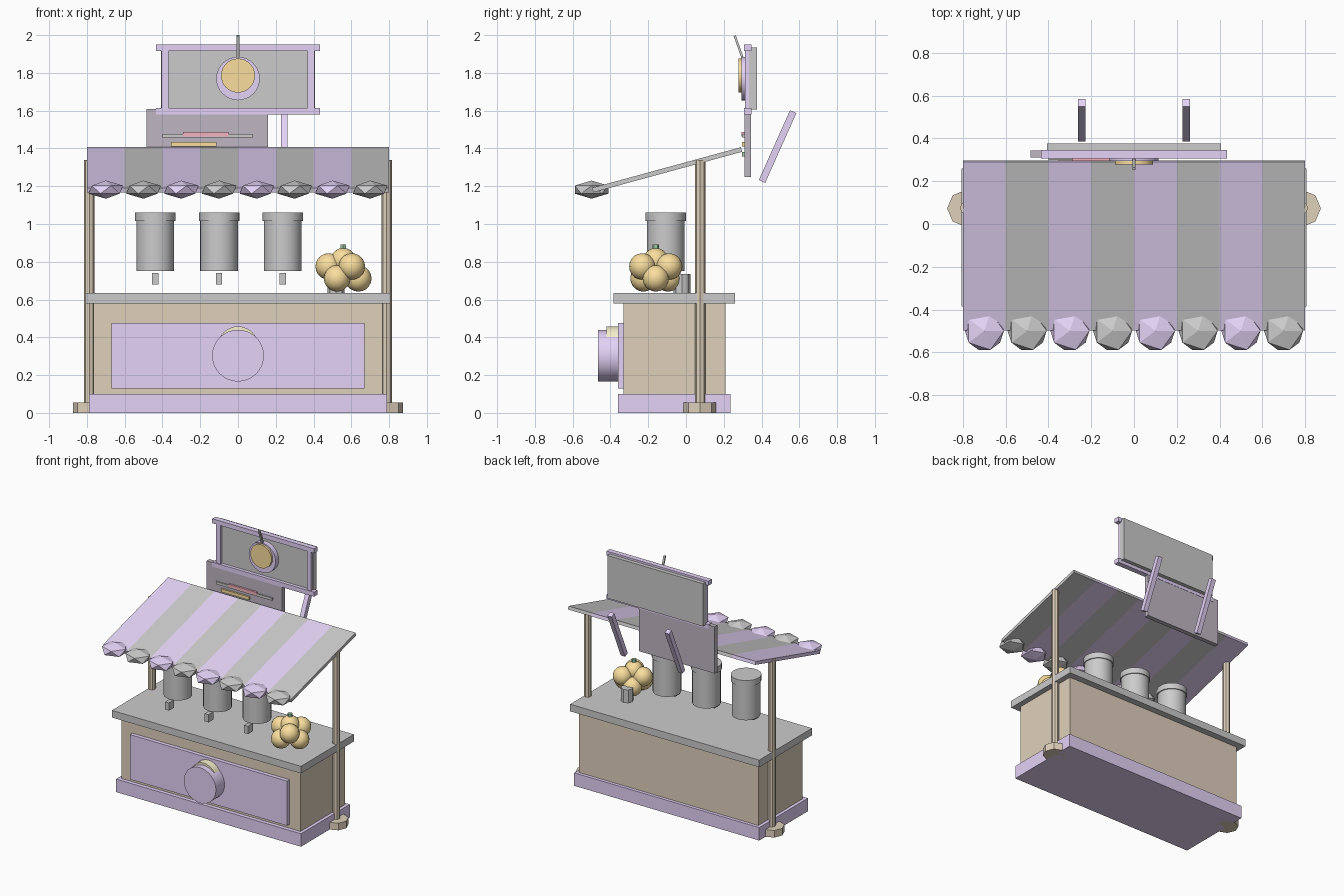
import bpy, math
from math import radians, sin, cos, pi

if "Cube" in bpy.data.objects:
    bpy.data.objects.remove(bpy.data.objects["Cube"])


def mat(name, r, g, b):
    m = bpy.data.materials.new(name)
    m.diffuse_color = (r, g, b, 1)
    m.use_nodes = True
    m.node_tree.nodes["Principled BSDF"].inputs["Base Color"].default_value = m.diffuse_color
    return m


PURPLE = mat("purple", .78, .65, .93)
BROWN = mat("brown", .74, .63, .50)
ORANGE = mat("orange", .95, .73, .34)
YELLOW = mat("yellow", .93, .87, .62)
DARK = mat("dark", .52, .47, .54)
PINK = mat("pink", .90, .45, .52)
GREEN = mat("green", .35, .62, .38)


def finish(name, m, smooth=False):
    o = bpy.context.object
    o.name = name
    if m:
        o.data.materials.append(m)
    if smooth:
        bpy.ops.object.shade_smooth_by_angle(angle=radians(35))
    return o


def box(name, x, y, z, m=None):
    """Box from (min, max) ranges."""
    bpy.ops.mesh.primitive_cube_add(size=1, location=[sum(r) / 2 for r in (x, y, z)])
    o = bpy.context.object
    o.scale = [r[1] - r[0] for r in (x, y, z)]
    bpy.ops.object.transform_apply(location=False, rotation=False)
    return finish(name, m)


def tilted(name, loc, size, angle, m=None):
    """Box of given size turned about the x axis."""
    o = box(name, *[(c - s / 2, c + s / 2) for c, s in zip(loc, size)], m)
    o.rotation_euler.x = angle
    return o


def post(name, x, y, z, r, m=None, sides=8, smooth=False):
    bpy.ops.mesh.primitive_cylinder_add(vertices=sides, radius=r, depth=z[1] - z[0],
                                        location=(x, y, sum(z) / 2))
    return finish(name, m, smooth)


def disc(name, z, y, r, m):
    """Round disc facing the front."""
    bpy.ops.mesh.primitive_cylinder_add(vertices=32, radius=r, depth=y[1] - y[0],
                                        location=(0, sum(y) / 2, z), rotation=(pi / 2, 0, 0))
    return finish(name, m, True)


def ball(name, loc, r, m):
    bpy.ops.mesh.primitive_uv_sphere_add(segments=16, ring_count=10, radius=r, location=loc)
    return finish(name, m, True)


# Counter
box("plinth", (-.79, .79), (-.36, .235), (0, .10), PURPLE)
box("counter_body", (-.765, .765), (-.33, .21), (.10, .58), BROWN)
box("counter_top", (-.807, .807), (-.385, .26), (.58, .635))
box("front_panel", (-.67, .67), (-.36, -.33), (.13, .475), PURPLE)
disc("emblem_back", .35, (-.42, -.35), .108, YELLOW)
disc("emblem_front", .303, (-.465, -.35), .137, PURPLE)

# Awning posts with feet
for side, s in (("left", -1), ("right", 1)):
    post(side + "_post", s * .787, .075, (0, 1.34), .027, BROWN)
    post(side + "_post_foot", s * .788, .073, (0, .055), .086, BROWN)

# Striped awning with a faceted scallop on each stripe
slope = math.atan2(.215, .788)
for i in range(8):
    x = -.7 + .2 * i
    m = PURPLE if i % 2 == 0 else None
    tilted(f"awning_stripe_{i}", (x, -.10, 1.287), (.2, .817, .025), slope, m)
    bpy.ops.mesh.primitive_ico_sphere_add(subdivisions=1, radius=1, location=(x, -.50, 1.182))
    bpy.context.object.scale = (.102, .104, .048)
    finish(f"awning_scallop_{i}", m)

# Drink urns with lids and spouts
for i, x in enumerate((-.438, -.10, .237)):
    post(f"urn_{i}", x, -.107, (.75, 1.02), .10, None, 32, True)
    post(f"urn_lid_{i}", x, -.107, (1.015, 1.06), .107, None, 32, True)
    box(f"urn_spout_{i}", (x - .016, x + .016), (-.24, -.18), (.68, .74))

# Cup and pile of fruit
post("cup", .518, -.022, (.635, .735), .045)
cx, cy = .562, -.16
for i in range(3):
    a = 2 * pi * i / 3
    ball(f"fruit_low_{i}", (cx + .075 * cos(a), cy + .075 * sin(a), .712), .07, ORANGE)
    ball(f"fruit_high_{i}", (cx - .082 * cos(a), cy - .082 * sin(a), .775), .07, ORANGE)
ball("fruit_top", (cx - .005, cy, .805), .068, ORANGE)
post("fruit_leaf", cx - .005, cy, (.865, .892), .018, GREEN, 6)

# Menu board behind the awning
box("menu_board", (-.485, .16), (.31, .345), (1.25, 1.61), DARK)
box("menu_rail", (-.40, .08), (.30, .312), (1.457, 1.477))
box("menu_bar_pink", (-.29, -.05), (.295, .312), (1.464, 1.488), PINK)
box("menu_bar_orange", (-.355, -.115), (.297, .312), (1.41, 1.435), ORANGE)
box("menu_bar_green", (-.33, -.09), (.297, .312), (1.358, 1.38), GREEN)

# Sign panel and frame
box("sign_panel", (-.408, .408), (.333, .377), (1.605, 1.935))
for n, z in (("bottom", 1.58), ("top", 1.915)):
    box(f"sign_frame_{n}", (-.435, .435), (.307, .347), (z, z + .035), PURPLE)
for n, s in (("left", -1), ("right", 1)):
    box(f"sign_frame_{n}", (s * .387 - .018, s * .387 + .018), (.312, .345), (1.61, 1.92), PURPLE)

# Round badge with a straw
disc("badge_rim", 1.77, (.295, .34), .115, PURPLE)
disc("badge_face", 1.786, (.279, .30), .09, ORANGE)
tilted("straw", (0, .279, 1.937), (.015, .012, .128), .34)

# Rear braces
for n, s in (("left", -1), ("right", 1)):
    tilted(n + "_brace", (s * .245, .485, 1.41), (.036, .037, .405), -.42, PURPLE)
